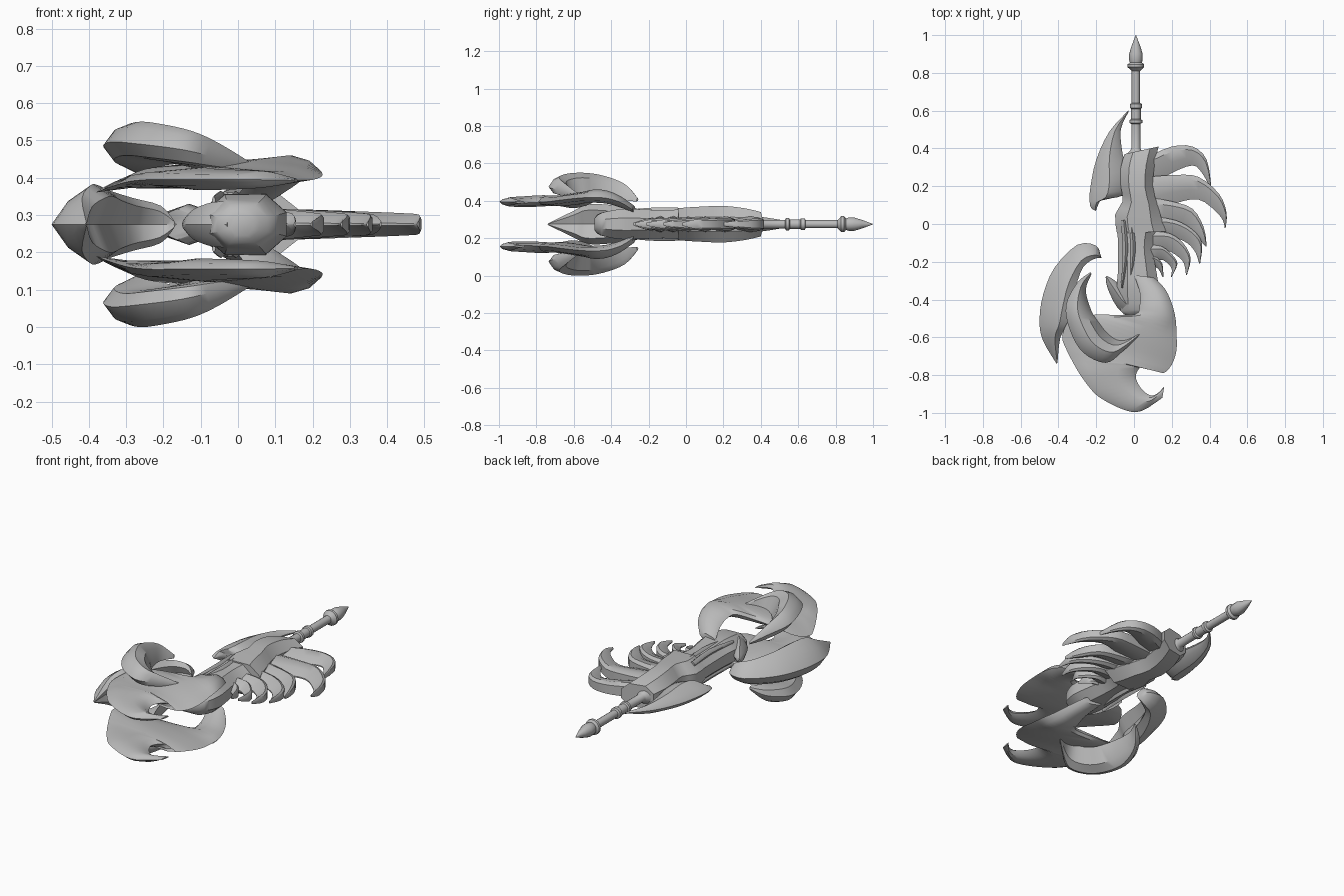
import bpy, bmesh, math
from mathutils import Vector

MID = 0.275
grey = bpy.data.materials.new("steel grey")
grey.diffuse_color = (0.5, 0.5, 0.5, 1)

# Cross-sections: (position across, height factor) going round the blade
LENS = [(0, 0), (.15, .55), (.5, 1), (.85, .55), (1, 0), (.85, -.55), (.5, -1), (.15, -.55)]
KEEL = [(0, 0), (.3, .6), (.7, 1), (1, .7), (.8, 0), (1, -.7), (.7, -1), (.3, -.6)]
BLUNT = [(0, .4), (.25, 1), (.75, 1), (1, .4), (1, -.4), (.75, -1), (.25, -1), (0, -.4)]
WEDGE = [(0, .7), (.2, 1), (.6, .7), (1, .1), (1, -.1), (.6, -.7), (.2, -1), (0, -.7)]
PLATE = [(0, 0), (.15, .55), (.62, 1), (.87, .6), (1, -.2), (.85, -.7), (.5, -1), (.15, -.6)]
SHELL = [(0, .1), (.2, .75), (.45, 1), (.75, .55), (1, -.9), (.75, -.75), (.45, -.65), (.2, -.5)]


def spline(a, b, c, d, t):
    return [.5 * (2 * q + (r - p) * t + (2 * p - 5 * q + 4 * r - s) * t * t
                  + (3 * q - p - 3 * r + s) * t ** 3) for p, q, r, s in zip(a, b, c, d)]


def finish(name, bm, angle=35):
    bmesh.ops.remove_doubles(bm, verts=bm.verts, dist=1e-5)
    bmesh.ops.recalc_face_normals(bm, faces=bm.faces)
    me = bpy.data.meshes.new(name)
    bm.to_mesh(me)
    bm.free()
    ob = bpy.data.objects.new(name, me)
    bpy.context.collection.objects.link(ob)
    me.materials.append(grey)
    bpy.ops.object.select_all(action='DESELECT')
    ob.select_set(True)
    bpy.context.view_layer.objects.active = ob
    bpy.ops.object.shade_smooth_by_angle(angle=math.radians(angle))
    return ob


def blade(name, stations, section=LENS, steps=3, mirror=False, droop=0):
    """Loft between two edges. Station: ax, ay, bx, by, height off mid plane, half thickness."""
    n = len(stations)
    rows = []
    for i in range(n - 1):
        four = [stations[min(max(i + k, 0), n - 1)] for k in (-1, 0, 1, 2)]
        rows += [spline(*four, k / steps) for k in range(steps)]
    rows.append(stations[-1])
    for sign in ((1, -1) if mirror else (1,)):
        bm = bmesh.new()
        rings = []
        for ax, ay, bx, by, zc, h in rows:
            ring = []
            for t, s in section:
                x = ax + (bx - ax) * t
                z = zc + s * max(h, .001) - droop * max(0, -.2 - x) ** 2
                ring.append(bm.verts.new((x, ay + (by - ay) * t, MID + sign * z)))
            rings.append(ring)
        m = len(section)
        for r0, r1 in zip(rings, rings[1:]):
            for j in range(m):
                bm.faces.new((r0[j], r0[(j + 1) % m], r1[(j + 1) % m], r1[j]))
        bm.faces.new(rings[0])
        bm.faces.new(rings[-1])
        suffix = ("_upper" if sign > 0 else "_lower") if mirror else ""
        finish(name + suffix, bm)


def lathe(name, profile, x, sides=14):
    bm = bmesh.new()
    rings = [[bm.verts.new((x + r * math.cos(a), y, MID + r * math.sin(a)))
              for a in (2 * math.pi * k / sides for k in range(sides))] for y, r in profile]
    for r0, r1 in zip(rings, rings[1:]):
        for j in range(sides):
            bm.faces.new((r0[j], r0[(j + 1) % sides], r1[(j + 1) % sides], r1[j]))
    bm.faces.new(rings[0])
    bm.faces.new(rings[-1])
    finish(name, bm)


# Handle with rings and pointed pommel
lathe("handle", [(.3, .05), (.37, .05), (.39, .03), (.4, .024), (.53, .024), (.535, .034), (.55, .034),
                 (.555, .026), (.61, .026), (.615, .032), (.635, .032), (.64, .022), (.81, .022),
                 (.82, .032), (.83, .044), (.845, .044), (.855, .032), (.87, .036), (.9, .036),
                 (.94, .024), (1.0, .001)], .01)

# Armoured grip body
blade("grip_armour", [(-.05, .37, .13, .41, 0, .065), (-.07, .3, .11, .32, 0, .085),
                      (-.07, .2, .1, .2, 0, .098), (-.06, .12, .125, .1, 0, .095),
                      (-.1, .05, .155, 0, 0, .09), (-.09, -.05, .17, -.04, 0, .085)], BLUNT, 2)
# Lower shaft running into the blades
blade("shaft", [(-.09, 0, .12, -.02, 0, .08), (-.085, -.1, .1, -.13, 0, .075),
                (-.085, -.25, .12, -.26, 0, .08), (-.09, -.33, .13, -.36, 0, .08),
                (-.07, -.46, .1, -.45, 0, .06), (-.02, -.49, .04, -.49, 0, .03)], BLUNT, 3)
# Raised ribs along the shaft
for i, x in enumerate((-.06, -.02)):
    blade(f"shaft_rib_{i}", [(x - .01, .02, x + .02, .02, .065, .02), (x, -.15, x + .03, -.15, .07, .02),
                             (x - .01, -.34, x, -.34, .065, .01)], LENS, 3, True)
# Claw beside the shaft
blade("shaft_claw", [(-.15, -.28, -.145, -.275, 0, .01), (-.14, -.34, -.1, -.3, 0, .04),
                     (-.09, -.44, -.04, -.36, 0, .06), (-.03, -.49, .02, -.42, 0, .06)], LENS, 3)

# Side guard blade
blade("guard_blade", [(-.03, .6, -.028, .595, 0, .004), (-.13, .49, -.07, .5, 0, .025),
                      (-.2, .34, -.06, .37, 0, .045), (-.23, .2, -.03, .25, 0, .055),
                      (-.235, .14, -.06, .15, 0, .048), (-.23, .09, -.165, .135, 0, .025),
                      (-.205, .07, -.2, .075, 0, .004)])

# Plume feathers: outer edge, inner edge
feathers = [
    [(.08, .36, .08, .2), (.2, .41, .2, .27), (.31, .41, .31, .31), (.385, .34, .36, .27), (.41, .19, .405, .19)],
    [(.08, .25, .08, .06), (.22, .26, .22, .11), (.34, .25, .34, .13), (.45, .16, .43, .07), (.49, .06, .47, .02),
     (.485, -.02, .48, -.02)],
    [(.08, .14, .08, -.02), (.2, .12, .2, .0), (.31, .08, .28, -.01), (.37, -.02, .335, -.07), (.385, -.12, .38, -.12)],
    [(.1, .04, .1, -.08), (.22, .02, .2, -.07), (.31, -.03, .28, -.1), (.36, -.1, .325, -.15), (.35, -.21, .345, -.21)],
    [(.1, -.04, .1, -.16), (.19, -.05, .17, -.14), (.26, -.1, .23, -.17), (.3, -.18, .265, -.21), (.28, -.27, .275, -.27)],
    [(.09, -.11, .09, -.23), (.15, -.12, .14, -.19), (.2, -.16, .18, -.21), (.23, -.21, .2, -.24), (.2, -.28, .195, -.28)],
    [(.06, -.16, .06, -.28), (.11, -.17, .1, -.23), (.15, -.21, .13, -.24), (.155, -.28, .15, -.28)],
]
for i, f in enumerate(feathers):
    k = len(f) - 1
    blade(f"feather_{i}", [(*p, 0, .043 - .022 * j / k if j < k else .008) for j, p in enumerate(f)], WEDGE)

# Large hooked plates above and below
blade("hooked_plate", [
    (.0, -.27, .11, -.285, .08, .02), (.03, -.36, .165, -.345, .12, .03), (.03, -.43, .2, -.42, .145, .035),
    (.0, -.48, .22, -.5, .15, .035), (-.2, -.48, .225, -.58, .145, .03), (-.33, -.5, .225, -.67, .135, .03),
    (-.38, -.59, .2, -.745, .125, .028), (-.36, -.66, .155, -.79, .125, .028), (-.33, -.72, .125, -.75, .125, .028),
    (-.29, -.79, .05, -.745, .125, .03), (-.24, -.86, .01, -.8, .122, .03), (-.18, -.92, .03, -.86, .12, .028),
    (-.05, -.985, .08, -.905, .12, .025), (.04, -.99, .12, -.9, .12, .02),
    (.15, -.92, .16, -.86, .118, .005)], PLATE, 3, True, 1.2)

# Keeled crescent joining the plates
blade("keel_crescent", [
    (-.175, -.175, -.17, -.18, 0, .01), (-.2, -.115, -.21, -.185, 0, .05), (-.3, -.11, -.27, -.23, 0, .07),
    (-.42, -.23, -.31, -.34, 0, .09), (-.48, -.37, -.33, -.45, 0, .105), (-.5, -.5, -.35, -.54, 0, .105),
    (-.485, -.61, -.39, -.6, 0, .07), (-.41, -.74, -.405, -.735, 0, .005)], KEEL)

# Domed outer crescents
blade("outer_crescent", [
    (-.23, -.255, -.225, -.265, .13, .01), (-.3, -.31, -.255, -.35, .17, .045), (-.36, -.43, -.225, -.46, .2, .06),
    (-.34, -.56, -.18, -.53, .215, .06), (-.27, -.68, -.14, -.58, .21, .06), (-.15, -.735, -.09, -.61, .195, .055),
    (-.06, -.675, -.03, -.605, .175, .04), (.06, -.56, .058, -.558, .145, .005)], SHELL, 4, True)
